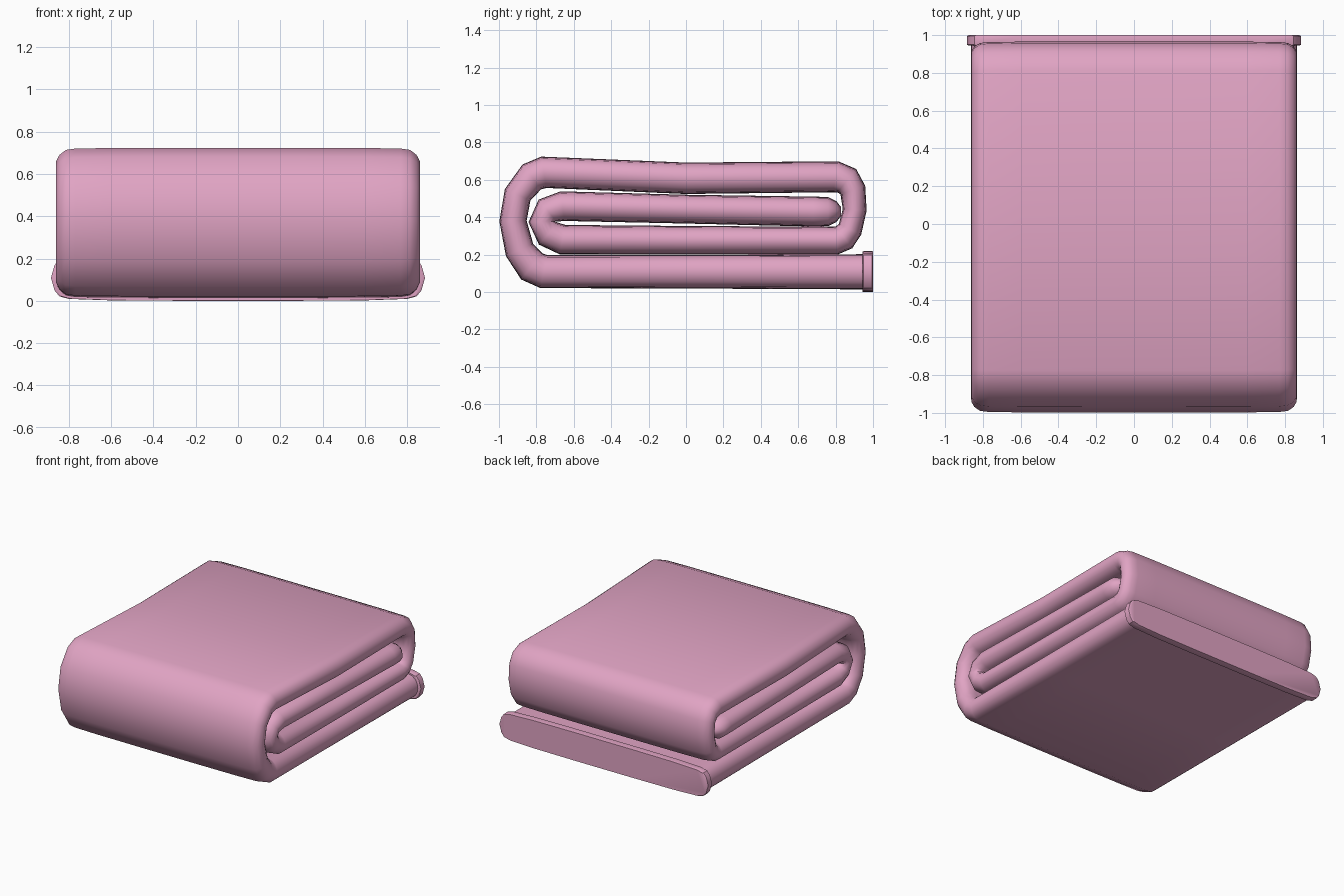
import bpy
import bmesh
from mathutils import Vector

cube = bpy.data.objects.get("Cube")
if cube:
    bpy.data.objects.remove(cube, do_unlink=True)

pink = bpy.data.materials.new("soft pink")
pink.use_nodes = True
color = (0.75, 0.37, 0.55, 1)
pink.diffuse_color = color
pink.node_tree.nodes["Principled BSDF"].inputs["Base Color"].default_value = color


def loft(name, rings, angle):
    """Skin a list of closed rings and cap both ends."""
    bm = bmesh.new()
    loops = [[bm.verts.new(p) for p in ring] for ring in rings]
    n = len(loops[0])
    for a, b in zip(loops, loops[1:]):
        for i in range(n):
            j = (i + 1) % n
            bm.faces.new((a[i], a[j], b[j], b[i]))
    bm.faces.new(loops[0])
    bm.faces.new(loops[-1])
    bmesh.ops.recalc_face_normals(bm, faces=bm.faces)
    mesh = bpy.data.meshes.new(name)
    bm.to_mesh(mesh)
    bm.free()
    mesh.materials.append(pink)
    obj = bpy.data.objects.new(name, mesh)
    bpy.context.collection.objects.link(obj)
    bpy.ops.object.select_all(action="DESELECT")
    obj.select_set(True)
    bpy.context.view_layer.objects.active = obj
    bpy.ops.object.shade_smooth_by_angle(angle=angle)
    return obj


def mirrored(quarter):
    """Complete a quarter outline (top centre to side tip) into a closed ring."""
    right = quarter + [(x, -t) for x, t in reversed(quarter[:-1])]
    return right + [(-x, t) for x, t in reversed(right)]


# Cloth section: half width against fraction of half thickness
section = mirrored([(0.25, 1.0), (0.6, 0.99), (0.77, 0.96), (0.815, 0.88),
                    (0.845, 0.6), (0.86, 0.25), (0.862, 0)])

# Folded centre line: y, z, half thickness
path = [
    (0.96, 0.108, 0.094), (0.1, 0.108, 0.09), (-0.76, 0.109, 0.09),   # bottom layer
    (-0.825, 0.137, 0.09), (-0.89, 0.225, 0.08), (-0.925, 0.38, 0.073),
    (-0.90, 0.52, 0.075), (-0.825, 0.615, 0.083), (-0.76, 0.64, 0.085),
    (0, 0.608, 0.084), (0.8, 0.616, 0.084),                           # top layer
    (0.86, 0.595, 0.08), (0.892, 0.545, 0.07), (0.902, 0.44, 0.064),
    (0.877, 0.335, 0.066), (0.845, 0.292, 0.073), (0.8, 0.275, 0.075),
    (0, 0.277, 0.076), (-0.66, 0.28, 0.08),                           # lower inner layer
    (-0.735, 0.312, 0.078), (-0.772, 0.375, 0.07), (-0.74, 0.435, 0.076),
    (-0.66, 0.459, 0.08), (0, 0.443, 0.077), (0.68, 0.43, 0.08),      # inner tail
    (0.76, 0.43, 0.078), (0.805, 0.43, 0.055), (0.828, 0.43, 0.025),
]
rings = []
points = [Vector((y, z)) for y, z, h in path]
for i, (y, z, h) in enumerate(path):
    ahead = (points[min(i + 1, len(path) - 1)] - points[i])
    behind = (points[i] - points[max(i - 1, 0)])
    tangent = (ahead.normalized() + behind.normalized()).normalized()
    inset = 1 - 0.04 * max(0, i - len(path) + 3)
    rings.append([(x * inset, y - tangent.y * t * h, z + tangent.x * t * h)
                  for x, t in section])
loft("folded_towel", rings, 1.3)

# Flat hem band on the loose end
hem = mirrored([(0.25, 0.109), (0.6, 0.107), (0.8, 0.1), (0.845, 0.088),
                (0.868, 0.06), (0.885, 0.0)])
hem_rings = [[(x * s, y, 0.109 + t * s) for x, t in hem]
             for y, s in ((0.945, 0.99), (0.95, 1), (0.995, 1), (1.0, 0.99))]
loft("hem_band", hem_rings, 0.6)
